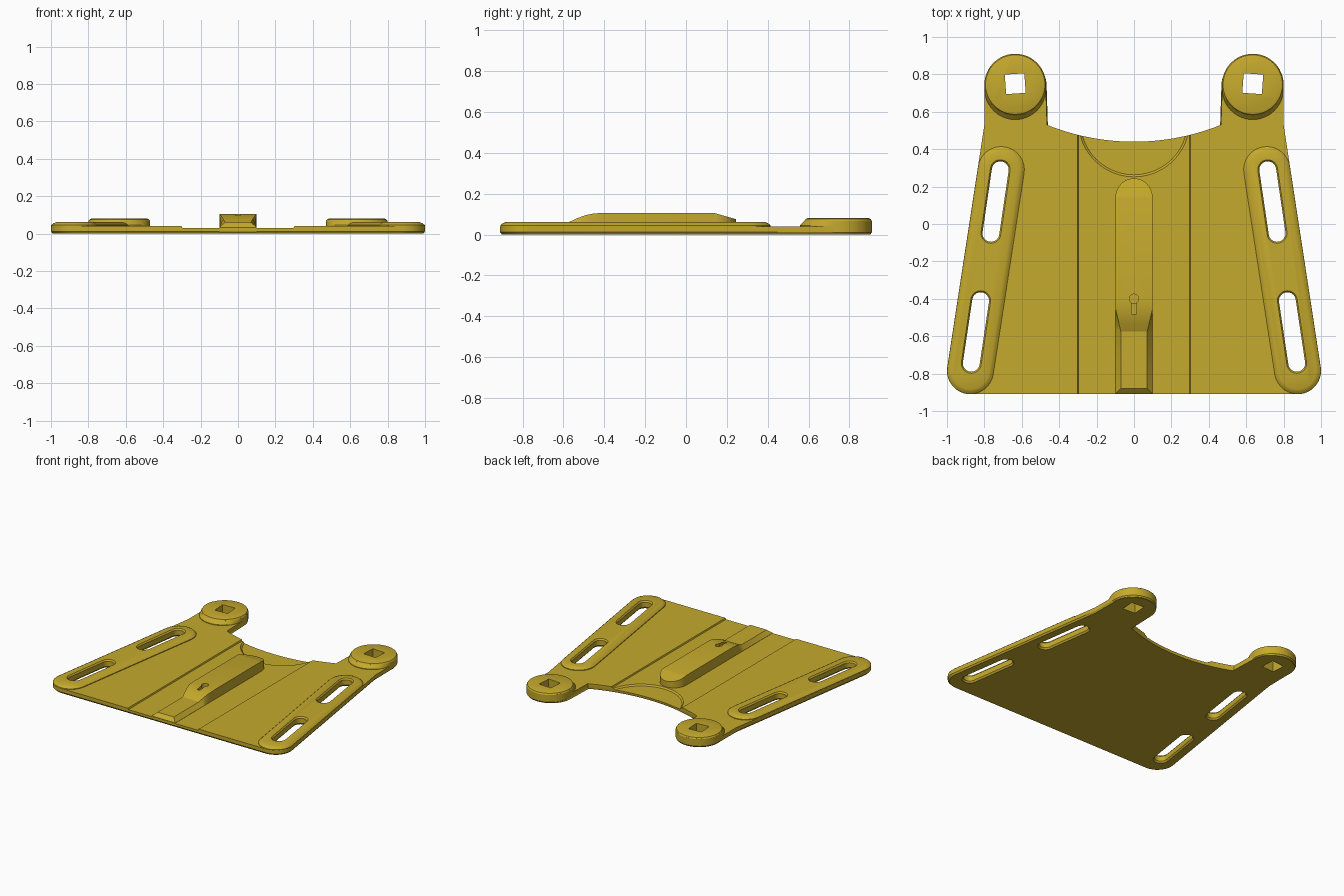
import bpy, bmesh, math
from mathutils import Vector

if "Cube" in bpy.data.objects:
    bpy.data.objects.remove(bpy.data.objects["Cube"])

gold = bpy.data.materials.new("mustard_yellow")
gold.diffuse_color = (0.56, 0.40, 0.026, 1)
gold.use_nodes = True
gold.node_tree.nodes["Principled BSDF"].inputs["Base Color"].default_value = gold.diffuse_color


def loft(name, rings):
    """Closed solid through rings of equal point count."""
    bm = bmesh.new()
    vr = [[bm.verts.new(p) for p in r] for r in rings]
    n = len(vr[0])
    for a, b in zip(vr, vr[1:]):
        for i in range(n):
            j = (i + 1) % n
            bm.faces.new((a[i], a[j], b[j], b[i]))
    bm.faces.new(vr[0][::-1])
    bm.faces.new(vr[-1])
    bmesh.ops.recalc_face_normals(bm, faces=bm.faces)
    me = bpy.data.meshes.new(name)
    bm.to_mesh(me)
    bm.free()
    me.materials.append(gold)
    ob = bpy.data.objects.new(name, me)
    bpy.context.collection.objects.link(ob)
    return ob


def capsule(a, b, r, z, n=16):
    """Stadium outline around segment a-b at height z."""
    a, b = Vector(a), Vector(b)
    t = math.atan2(b.y - a.y, b.x - a.x)
    pts = []
    for c, start in ((b, t - math.pi / 2), (a, t + math.pi / 2)):
        for i in range(n + 1):
            w = start + math.pi * i / n
            pts.append((c.x + r * math.cos(w), c.y + r * math.sin(w), z))
    return pts


def circle(cx, cy, r, z, n=48, turn=0.0):
    return [(cx + r * math.cos(turn + 2 * math.pi * i / n),
             cy + r * math.sin(turn + 2 * math.pi * i / n), z) for i in range(n)]


def box_ring(x0, x1, y0, y1, z):
    return [(x0, y0, z), (x1, y0, z), (x1, y1, z), (x0, y1, z)]


def cut(ob, cutters):
    for c in cutters:
        m = ob.modifiers.new("cut", 'BOOLEAN')
        m.operation = 'DIFFERENCE'
        m.solver = 'EXACT'
        m.object = c
        bpy.context.view_layer.objects.active = ob
        bpy.ops.object.modifier_apply(modifier=m.name)


# Plate outline: right half, then mirrored
half = []
for i in range(13):  # rounded front corner
    w = -math.pi / 2 + math.radians(98) * i / 12
    half.append((0.875 + 0.125 * math.cos(w), -0.785 + 0.125 * math.sin(w)))
half.append((0.80, 0.53))
for i in range(25):  # rounded ear
    w = math.pi * i / 24
    half.append((0.635 + 0.163 * math.cos(w), 0.745 + 0.163 * math.sin(w)))
R = 1.246
for i in range(12):  # curved rear notch
    x = 0.465 * (1 - i / 12)
    half.append((x, 0.44 + R - math.sqrt(R * R - x * x)))
outline = half + [(0, 0.44)] + [(-x, y) for x, y in reversed(half)]
plate = loft("base_plate", [[(x * k, y * k, z) for x, y in outline]
                            for z, k in ((0, 0.99), (0.012, 1), (0.04, 1))])

# Cutters: slots and square holes on both sides
slots, holes = [], []
slot_ends = (((0.715, 0.29), (0.765, -0.05)), ((0.82, -0.41), (0.87, -0.745)))
for s in (-1, 1):
    for a, b in slot_ends:
        slots.append(loft("slot_cutter", [
            capsule((s * a[0], a[1]), (s * b[0], b[1]), r, z)
            for z, r in ((-0.01, 0.062), (0.012, 0.045), (0.05, 0.045), (0.07, 0.06))]))
    holes.append(loft("square_hole_cutter", [
        circle(s * 0.635, 0.75, 0.074, z, 4, math.radians(45 - s * 4)) for z in (-0.1, 0.2)]))
# Shallow centre channel and rounded pocket at the notch
channel = loft("channel_cutter", [box_ring(-x, x, -1, 0.6, z)
                                  for z, x in ((0.03, 0.297), (0.06, 0.309))])
pocket = loft("pocket_cutter", [circle(0, 0.55, r, z) for z, r in
                                ((0.02, 0.287), (0.031, 0.299), (0.06, 0.299))])
cut(plate, [channel, pocket] + slots + holes)
parts = [plate]

for i, s in enumerate((-1, 1)):
    side = ("left", "right")[i]
    # Raised slot pad
    pad = loft(side + "_slot_pad", [capsule((s * 0.71, 0.29), (s * 0.875, -0.785), r, z)
                                    for z, r in ((0.02, 0.124), (0.045, 0.124),
                                                 (0.055, 0.112), (0.061, 0.098))])
    cut(pad, slots[2 * i:2 * i + 2])
    # Ear disc with softened rims
    disc = loft(side + "_ear_disc", [circle(s * 0.635, 0.745, r, z) for z, r in
                                     ((0.001, 0.158), (0.011, 0.165), (0.066, 0.165),
                                      (0.076, 0.159), (0.08, 0.149))])
    # Sloped foot in front of the disc
    foot = loft(side + "_ear_foot", [circle(s * 0.635, y, 0.164, z) for z, y in
                                     ((0.03, 0.722), (0.045, 0.722), (0.068, 0.745))])
    cut(disc, [holes[i]])
    cut(foot, [holes[i]])
    parts += [pad, disc, foot]

# Centre ridge: sections along y as (y, bottom half width, top half width, top z)
sections = [(-0.909, 0.1, 0.1, 0.034), (-0.88, 0.1, 0.07, 0.06), (-0.575, 0.1, 0.07, 0.06),
            (-0.53, 0.1, 0.081, 0.081), (-0.49, 0.1, 0.091, 0.095),
            (-0.45, 0.1, 0.1, 0.103), (-0.42, 0.1, 0.1, 0.105), (0.14, 0.1, 0.1, 0.105)]
for i in range(1, 11):  # rounded, falling rear end
    w = math.radians(88) * i / 10
    c = 0.1 * math.cos(w)
    sections.append((0.14 + 0.104 * math.sin(w), c, c, 0.105 - 0.03 * math.sin(w)))
ridge = loft("centre_ridge", [[(-b, y, 0.01), (b, y, 0.01), (b, y, 0.031),
                               (t, y, z), (-t, y, z), (-b, y, 0.031)]
                              for y, b, t, z in sections])
# Small keyhole in the ridge
pin = loft("pin_cutter", [circle(0, -0.4, 0.025, z, 24) for z in (0.065, 0.2)])
slit = loft("slit_cutter", [box_ring(-0.013, 0.013, -0.48, -0.4, z) for z in (0.085, 0.2)])
cut(ridge, [pin, slit])
parts.append(ridge)

for c in slots + holes + [channel, pocket, pin, slit]:
    bpy.data.objects.remove(c, do_unlink=True)

for ob in parts:
    bpy.ops.object.select_all(action='DESELECT')
    ob.select_set(True)
    bpy.context.view_layer.objects.active = ob
    bpy.ops.object.shade_smooth_by_angle(angle=math.radians(25))
